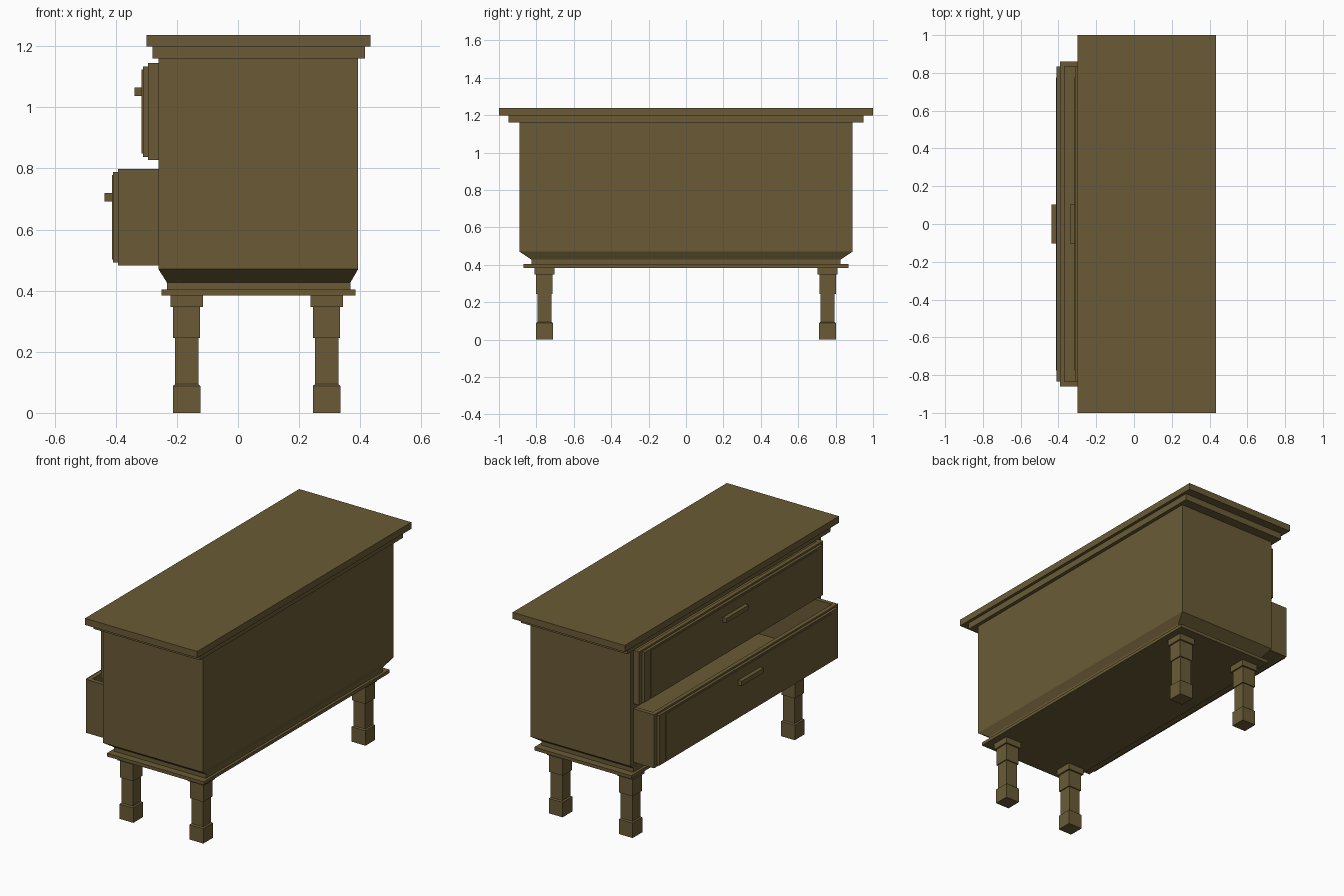
import bpy, bmesh

cube = bpy.data.objects.get("Cube")
if cube:
    bpy.data.objects.remove(cube, do_unlink=True)

wood = bpy.data.materials.new("olive_brown_wood")
wood.use_nodes = True
colour = (0.145, 0.105, 0.037, 1)
wood.diffuse_color = colour
bsdf = next(n for n in wood.node_tree.nodes if n.type == 'BSDF_PRINCIPLED')
bsdf.inputs["Base Color"].default_value = colour
bsdf.inputs["Roughness"].default_value = 0.8


def finish(name, bm):
    bmesh.ops.recalc_face_normals(bm, faces=bm.faces)
    mesh = bpy.data.meshes.new(name)
    bm.to_mesh(mesh)
    bm.free()
    mesh.materials.append(wood)
    obj = bpy.data.objects.new(name, mesh)
    bpy.context.collection.objects.link(obj)
    return obj


def add_box(bm, x0, x1, y0, y1, z0, z1):
    verts = bmesh.ops.create_cube(bm, size=1)["verts"]
    for v in verts:
        v.co.x = x1 if v.co.x > 0 else x0
        v.co.y = y1 if v.co.y > 0 else y0
        v.co.z = z1 if v.co.z > 0 else z0


def boxes(name, *dims):
    bm = bmesh.new()
    for d in dims:
        add_box(bm, *d)
    return finish(name, bm)


def stack(name, rings):
    """Skin rectangular rings (x0, x1, y0, y1, z) into one closed solid."""
    bm = bmesh.new()
    loops = [[bm.verts.new(p) for p in ((x0, y0, z), (x1, y0, z), (x1, y1, z), (x0, y1, z))]
             for x0, x1, y0, y1, z in rings]
    for a, b in zip(loops, loops[1:]):
        for i in range(4):
            j = (i + 1) % 4
            bm.faces.new((a[i], a[j], b[j], b[i]))
    bm.faces.new(loops[0])
    bm.faces.new(loops[-1])
    return finish(name, bm)


# Stepped table top
boxes("top_board", (-0.30, 0.433, -1, 1, 1.198, 1.237))
boxes("top_moulding", (-0.28, 0.415, -0.948, 0.948, 1.16, 1.198))

# Cabinet shell, open at the drawer side
FRONT, BACK, W = -0.26, 0.393, 0.89
boxes("cabinet_shell",
      (BACK - 0.03, BACK, -W, W, 0.47, 1.16),
      (FRONT, BACK - 0.03, W - 0.03, W, 0.47, 1.16),
      (FRONT, BACK - 0.03, -W, -W + 0.03, 0.47, 1.16),
      (FRONT, BACK - 0.03, -W + 0.03, W - 0.03, 1.145, 1.16),
      (FRONT, BACK - 0.03, -W + 0.03, W - 0.03, 0.80, 0.828),
      (FRONT, BACK - 0.03, -W + 0.03, W - 0.03, 0.47, 0.482))

# Tapered base and its plate
stack("tapered_base", [(-0.233, 0.368, -0.825, 0.825, 0.40),
                       (-0.233, 0.368, -0.825, 0.825, 0.427),
                       (FRONT, BACK, -W, W, 0.47)])
boxes("base_plate", (-0.25, 0.384, -0.868, 0.868, 0.384, 0.403))


# Open drawers with raised fronts and bar pulls
def drawer(name, x, z0, z1):
    w, t, depth = 0.859, 0.025, 0.57
    boxes(name + "_box",
          (x, x + t, -w, w, z0, z1),
          (x + depth - t, x + depth, -w, w, z0, z1),
          (x + t, x + depth - t, w - t, w, z0, z1),
          (x + t, x + depth - t, -w, -w + t, z0, z1),
          (x + t, x + depth - t, -w + t, w - t, z0, z0 + 0.015))
    boxes(name + "_front_panel", (x - 0.016, x, -0.833, 0.833, z0 + 0.01, z1 - 0.01))
    boxes(name + "_raised_field", (x - 0.02, x - 0.016, -0.775, 0.775, z0 + 0.02, z1 - 0.02))
    mid = (z0 + z1) / 2 + 0.065
    boxes(name + "_pull", (x - 0.043, x - 0.019, -0.104, 0.104, mid - 0.014, mid + 0.014))


drawer("upper_drawer", -0.295, 0.828, 1.144)
drawer("lower_drawer", -0.393, 0.482, 0.798)

# Square turned legs: (half width, height) profile
profile = [(0.045, 0), (0.045, 0.088), (0.038, 0.094), (0.038, 0.245), (0.044, 0.245),
           (0.044, 0.347), (0.053, 0.347), (0.053, 0.384)]
for side, y in (("left", 0.757), ("right", -0.757)):
    for place, x in (("drawer_side", -0.168), ("back_side", 0.29)):
        stack(f"{place}_{side}_leg", [(x - h, x + h, y - h, y + h, z) for h, z in profile])
